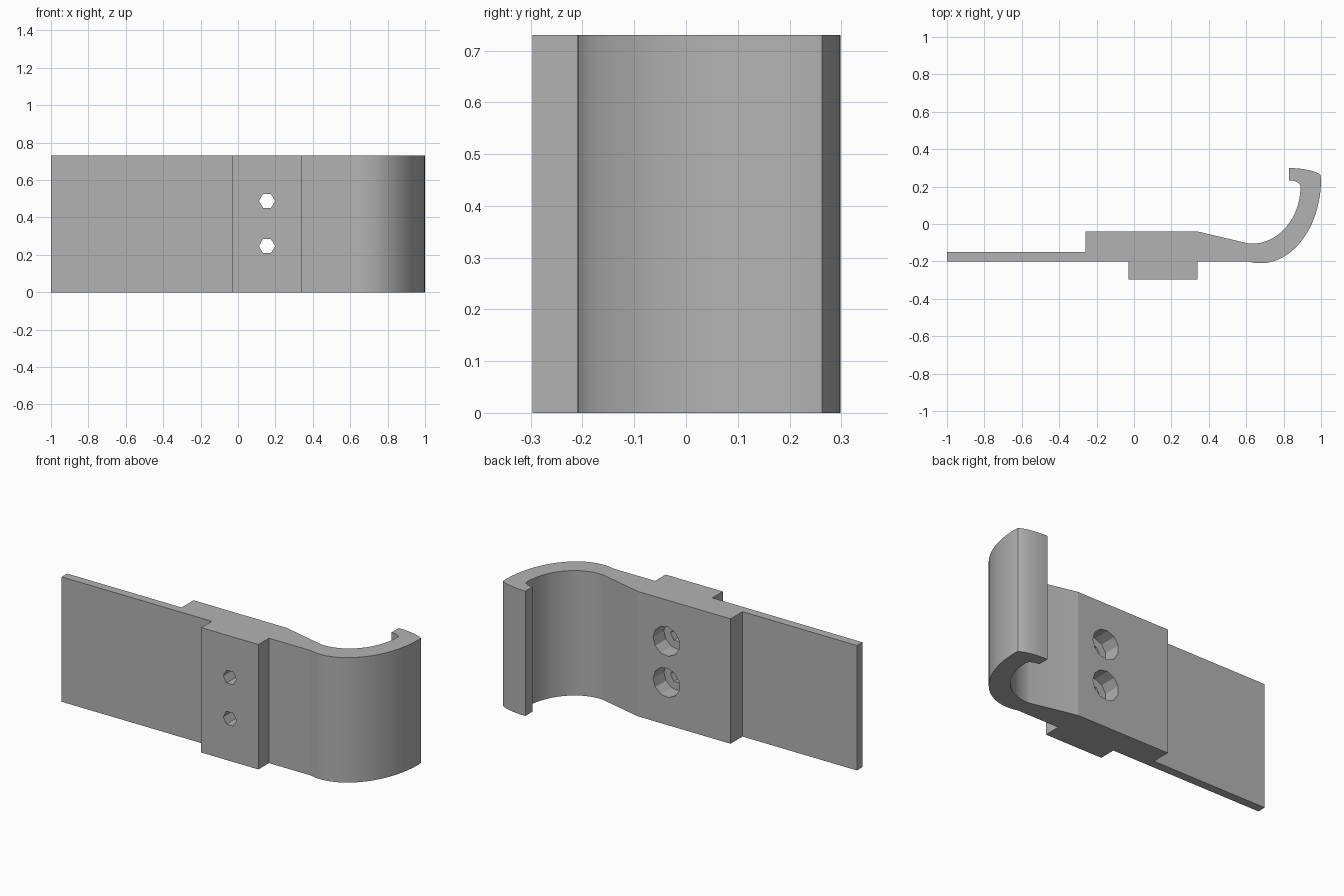
import bpy
import bmesh
from math import sin, cos, pi, radians

if "Cube" in bpy.data.objects:
    bpy.data.objects.remove(bpy.data.objects["Cube"], do_unlink=True)

HEIGHT = 0.73

grey = bpy.data.materials.new("plain grey")
grey.use_nodes = True
colour = (0.45, 0.45, 0.45, 1)
grey.diffuse_color = colour
grey.node_tree.nodes["Principled BSDF"].inputs["Base Color"].default_value = colour


def arc(cx, cy, rx, ry, start, end, steps):
    """Points along an elliptical arc, angles in degrees."""
    angles = [radians(start + (end - start) * i / steps) for i in range(steps + 1)]
    return [(cx + rx * cos(a), cy + ry * sin(a)) for a in angles]


def prism(name, outline, depth):
    """Extrude a flat outline along z into a closed solid."""
    bm = bmesh.new()
    base = bm.faces.new([bm.verts.new((x, y, 0)) for x, y in outline])
    top = bmesh.ops.extrude_face_region(bm, geom=[base], use_keep_orig=True)["geom"]
    bmesh.ops.translate(bm, vec=(0, 0, depth),
                        verts=[v for v in top if isinstance(v, bmesh.types.BMVert)])
    bmesh.ops.recalc_face_normals(bm, faces=bm.faces)
    mesh = bpy.data.meshes.new(name)
    bm.to_mesh(mesh)
    bm.free()
    mesh.materials.append(grey)
    obj = bpy.data.objects.new(name, mesh)
    bpy.context.collection.objects.link(obj)
    return obj


# Plate, thick block, front pad and curled hook as one outline
outline = [(-1, -0.2), (-0.03, -0.2), (-0.03, -0.297), (0.34, -0.297),
           (0.34, -0.2), (0.61, -0.2)]
outline += arc(0.675, 0.24, 0.325, 0.45, 264, 360, 24)    # outside of hook
outline += arc(0.83, 0.237, 0.185, 0.062, 25, 90, 8)      # outside of lip
outline += arc(0.83, 0.2, 0.06, 0.033, 90, 0, 8)          # inside of lip
outline += arc(0.63, 0.2, 0.26, 0.305, -4, -94, 24)       # inside of hook
outline += [(0.34, -0.04), (-0.26, -0.04), (-0.26, -0.15), (-1, -0.15)]
bracket = prism("hook_bracket", outline, HEIGHT)
bpy.context.view_layer.objects.active = bracket
bracket.select_set(True)


def drill(radius, sides, y_start, depth, z):
    """Cut a hole running forward from y_start."""
    ring = arc(0, 0, radius, radius, 0, 360, sides)[:-1]
    cutter = prism("hole_cutter", ring, depth)
    cutter.rotation_euler.x = pi / 2
    cutter.location = (0.155, y_start, z)
    cutter.hide_render = True
    bpy.context.view_layer.update()
    cut = bracket.modifiers.new("hole", "BOOLEAN")
    cut.operation = "DIFFERENCE"
    cut.solver = "EXACT"
    cut.object = cutter
    bpy.ops.object.modifier_apply(modifier=cut.name)
    bpy.data.objects.remove(cutter, do_unlink=True)


# Two screw holes with round recesses at the back
for z in (0.247, 0.488):
    drill(0.086, 11, 0.1, 0.24, z)
    drill(0.043, 6, 0.1, 0.5, z)

bpy.ops.object.shade_smooth_by_angle(angle=radians(12))
